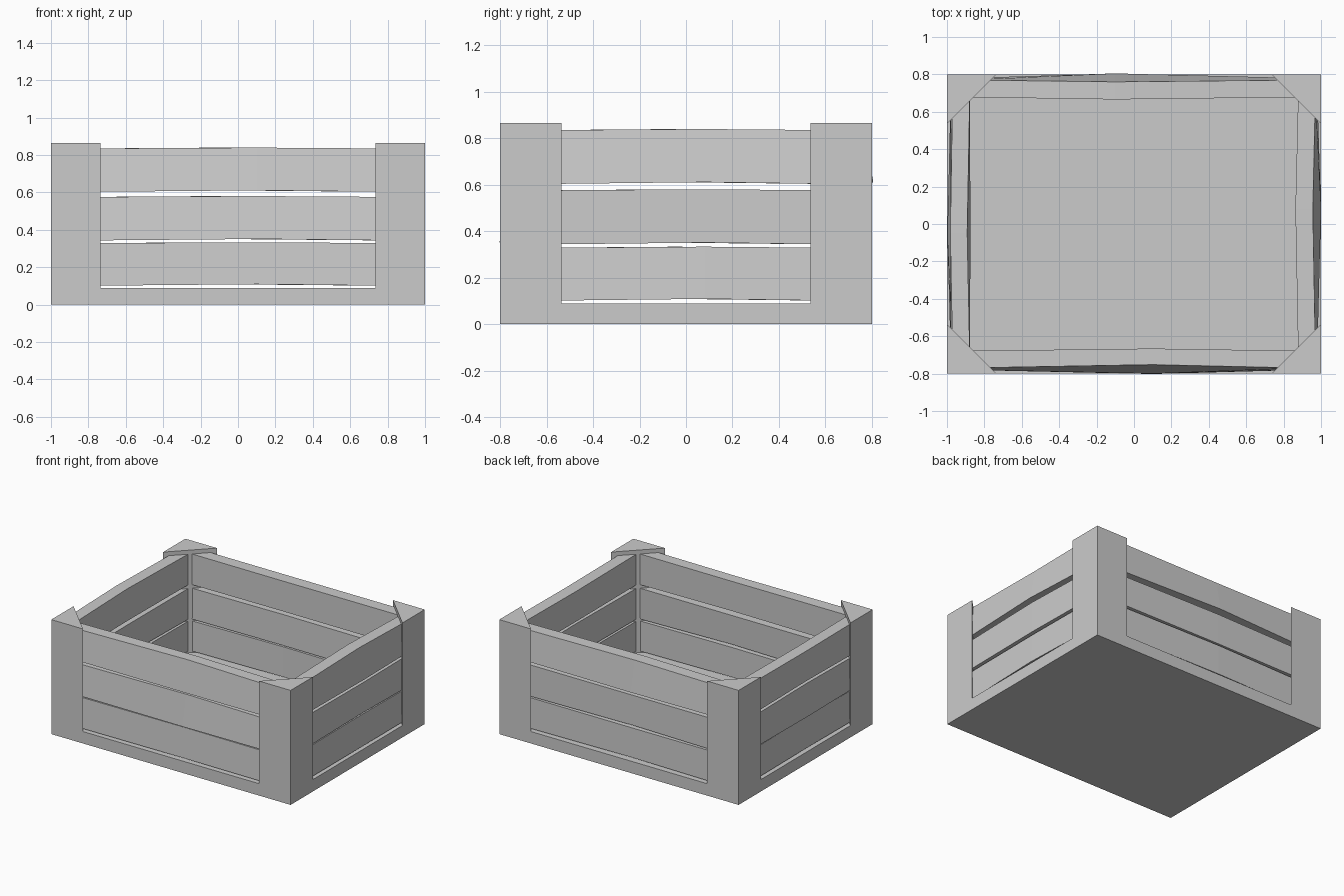
import bpy, bmesh
from mathutils import Vector

if "Cube" in bpy.data.objects:
    bpy.data.objects.remove(bpy.data.objects["Cube"])

POST, TOP, FLOOR = 0.265, 0.865, 0.09


def make_object(name, bm):
    bmesh.ops.recalc_face_normals(bm, faces=bm.faces[:])
    mesh = bpy.data.meshes.new(name)
    bm.to_mesh(mesh)
    bm.free()
    obj = bpy.data.objects.new(name, mesh)
    bpy.context.collection.objects.link(obj)
    return obj


def loft(name, sections):
    """Bridge matching cross-sections and cap both ends."""
    bm = bmesh.new()
    rings = [[bm.verts.new(p) for p in s] for s in sections]
    for a, b in zip(rings, rings[1:]):
        n = len(a)
        for i in range(n):
            j = (i + 1) % n
            bm.faces.new((a[i], a[j], b[j], b[i]))
    bm.faces.new(rings[0])
    bm.faces.new(rings[-1])
    return make_object(name, bm)


# Base slab
loft("base", [[(-1, -.8, z), (1, -.8, z), (1, .8, z), (-1, .8, z)] for z in (0, FLOOR)])

# Triangular corner posts
for sx in (-1, 1):
    for sy in (-1, 1):
        tri = [(sx, sy * .8), (sx * (1 - POST), sy * .8), (sx, sy * (.8 - POST))]
        name = ("front" if sy < 0 else "back") + ("_left" if sx < 0 else "_right") + "_post"
        loft(name, [[(x, y, z) for x, y in tri] for z in (0, TOP)])


def slat(name, out, half, peak, wall, z0, z1, bend):
    """Slightly warped plank: bend = outward shift of the middle at
    (outer bottom, outer top, inner bottom, inner top)."""
    out = Vector(out)
    along = Vector((-out.y, out.x, 0))
    sections = []
    for u, k in ((-half, 0), (peak, 1), (half, 0)):
        lift = 0.009 * k
        pts = [(wall - .020 + bend[0] * k, z0 + lift),
               (wall - .030 + bend[1] * k, z1 + lift * .6),
               (wall - .122 + bend[3] * k, z1 + lift * .6),
               (wall - .122 + bend[2] * k, z0 + lift)]
        sections.append([along * u + out * d + Vector((0, 0, z)) for d, z in pts])
    loft(name, sections)


# Three planks per side, bottom to top, each with its own warp
LEVELS = (("lower", .100, .328), ("middle", .342, .575), ("upper", .602, .834))
SIDES = {
    "front": ((0, -1, 0), .90, .10, .8, ((.010, .004, .0, .0), (.022, -.01, .01, -.01), (.020, -.018, -.004, -.012))),
    "back": ((0, 1, 0), .90, .10, .8, ((.0, .012, .0, .006), (-.005, .01, -.008, .0), (.025, -.010, -.012, -.012))),
    "right": ((1, 0, 0), .70, .08, 1, ((.012, .0, .0, -.004), (.0, .014, -.006, .004), (.020, -.014, -.015, -.015))),
    "left": ((-1, 0, 0), .70, .05, 1, ((.006, .0, .0, .0), (.018, -.004, .004, -.004), (.0, .012, -.004, .014))),
}
for side, (out, half, peak, wall, bends) in SIDES.items():
    for (level, z0, z1), bend in zip(LEVELS, bends):
        slat(f"{side}_{level}_slat", out, half, peak, wall, z0, z1, bend)
